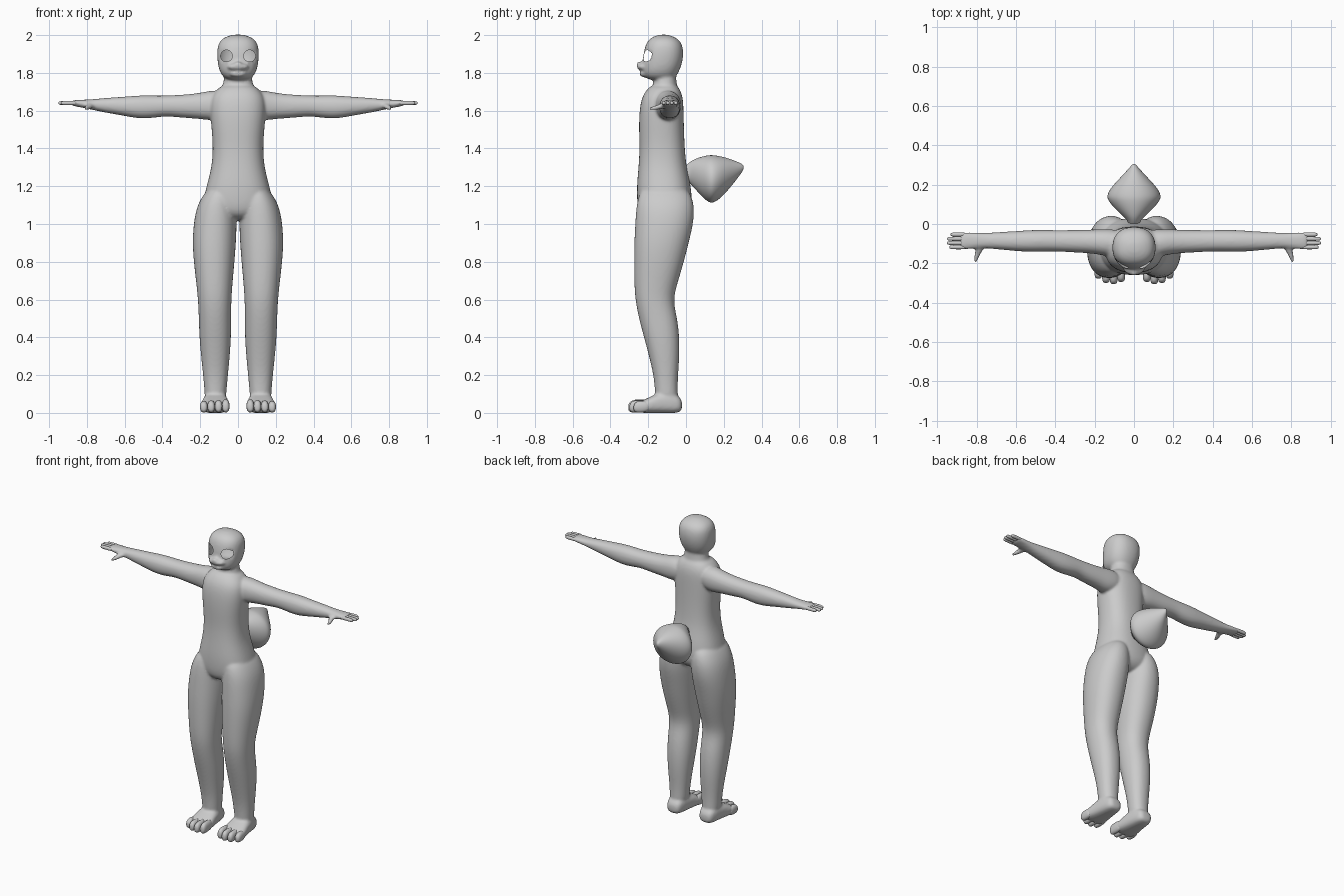
import bpy, bmesh, math


def loft(name, axis, rings, s=1, n=24, p=2.2, levels=2):
    """Rings are (t, u0, u1, v0, v1) along an axis; s = -1 mirrors in x."""
    bm = bmesh.new()
    loops = []
    for t, u0, u1, v0, v1 in rings:
        loop = []
        for i in range(n):
            c, d = math.cos(2 * math.pi * i / n), math.sin(2 * math.pi * i / n)
            c = math.copysign(abs(c) ** (2 / p), c)
            d = math.copysign(abs(d) ** (2 / p), d)
            u, v = (u0 + u1 + (u1 - u0) * c) / 2, (v0 + v1 + (v1 - v0) * d) / 2
            x, y, z = {'x': (t, u, v), 'y': (u, t, v), 'z': (u, v, t)}[axis]
            loop.append(bm.verts.new((s * x, y, z)))
        loops.append(loop)
    for a, b in zip(loops, loops[1:]):
        for i in range(n):
            j = (i + 1) % n
            bm.faces.new((a[i], a[j], b[j], b[i]))
    bm.faces.new(loops[0])
    bm.faces.new(loops[-1])
    bmesh.ops.recalc_face_normals(bm, faces=bm.faces)
    me = bpy.data.meshes.new(name)
    bm.to_mesh(me)
    bm.free()
    me.shade_smooth()
    ob = bpy.data.objects.new(name, me)
    bpy.context.collection.objects.link(ob)
    ob.modifiers.new("Subdivision", 'SUBSURF').levels = levels
    ob.modifiers[0].render_levels = levels
    return ob


def ball(name, loc, scale):
    bpy.ops.mesh.primitive_uv_sphere_add(segments=24, ring_count=16, location=loc)
    ob = bpy.context.object
    ob.name = name
    ob.scale = scale
    ob.data.shade_smooth()
    return ob


parts = []

# torso, hips to neck base
parts.append(loft("torso", 'z', [
    (1.02, -.07, .07, -.20, -.04), (1.05, -.13, .13, -.245, .01),
    (1.10, -.19, .19, -.26, .035), (1.20, -.168, .168, -.262, .028),
    (1.30, -.14, .14, -.252, .003), (1.40, -.133, .133, -.246, -.006),
    (1.50, -.14, .14, -.25, -.01), (1.60, -.15, .15, -.248, -.012),
    (1.67, -.145, .145, -.235, -.015), (1.71, -.115, .115, -.21, -.03),
    (1.74, -.08, .08, -.18, -.05)], p=2.4))
# neck
parts.append(loft("neck", 'z', [
    (1.66, -.12, .12, -.20, -.03), (1.71, -.095, .095, -.185, -.04),
    (1.75, -.073, .073, -.168, -.052), (1.85, -.07, .07, -.165, -.055)]))
# head with muzzle, lower lip and nose
parts.append(loft("head", 'z', [
    (1.762, -.045, .045, -.19, -.075), (1.775, -.078, .078, -.222, -.055),
    (1.81, -.099, .099, -.235, -.035), (1.85, -.108, .108, -.23, -.02),
    (1.90, -.112, .112, -.226, -.012), (1.95, -.108, .108, -.215, -.018),
    (1.98, -.087, .087, -.195, -.04), (1.996, -.052, .052, -.165, -.075),
    (2.003, -.02, .02, -.135, -.10)], p=2.3))
parts.append(ball("muzzle", (0, -.222, 1.832), (.058, .038, .022)))
parts.append(ball("lower_lip", (0, -.22, 1.795), (.045, .027, .018)))
parts.append(ball("nose", (0, -.245, 1.845), (.022, .018, .014)))

for s, side in ((1, "left"), (-1, "right")):
    # leg
    parts.append(loft(side + "_leg", 'z', [
        (1.20, .03, .15, -.23, .0), (1.14, .015, .195, -.255, .035),
        (1.08, .008, .222, -.265, .045), (1.0, .006, .236, -.27, .04),
        (.90, .010, .242, -.275, .015), (.80, .018, .235, -.276, -.01),
        (.70, .027, .223, -.275, -.04), (.60, .035, .212, -.27, -.07),
        (.50, .036, .208, -.25, -.045), (.40, .036, .205, -.223, -.034),
        (.30, .043, .196, -.196, -.034), (.20, .053, .185, -.172, -.042),
        (.12, .060, .178, -.165, -.044), (.05, .065, .175, -.16, -.04)], s))
    # foot
    parts.append(loft(side + "_foot", 'y', [
        (-.02, .09, .15, .02, .06), (-.035, .07, .17, .0, .09),
        (-.09, .06, .18, -.002, .115), (-.15, .052, .188, -.002, .105),
        (-.20, .045, .198, -.002, .08), (-.24, .045, .2, .0, .062),
        (-.255, .06, .19, .015, .05)], s, p=2.8))
    # arm and palm
    parts.append(loft(side + "_arm", 'x', [
        (.05, -.17, -.03, 1.57, 1.70), (.14, -.165, -.025, 1.545, 1.71),
        (.20, -.15, -.028, 1.557, 1.693), (.30, -.145, -.03, 1.562, 1.684),
        (.38, -.14, -.032, 1.572, 1.68), (.44, -.14, -.03, 1.562, 1.68),
        (.52, -.143, -.03, 1.556, 1.682), (.60, -.138, -.036, 1.572, 1.674),
        (.70, -.128, -.042, 1.589, 1.668), (.77, -.122, -.046, 1.604, 1.66),
        (.82, -.128, -.042, 1.615, 1.658), (.87, -.13, -.04, 1.624, 1.656),
        (.885, -.122, -.048, 1.63, 1.652)], s))
    # thumb
    parts.append(loft(side + "_thumb", 'y', [
        (-.09, .745, .81, 1.615, 1.65), (-.125, .76, .805, 1.61, 1.642),
        (-.16, .785, .813, 1.602, 1.628), (-.185, .794, .815, 1.6, 1.622),
        (-.197, .80, .812, 1.606, 1.617)], s, n=12))
    # fingers
    for i, tip in enumerate((.938, .95, .95, .932)):
        y = -.118 + .0215 * i
        r = .0108
        loft(f"{side}_finger_{i + 1}", 'x', [
            (.85, y - r, y + r, 1.629, 1.651), (.89, y - r, y + r, 1.629, 1.652),
            (tip - .012, y - r, y + r, 1.629, 1.652),
            (tip - .002, y - r * .7, y + r * .7, 1.633, 1.648),
            (tip, y - r * .3, y + r * .3, 1.637, 1.644)], s, n=12)
    # toes
    for i, (x, tip) in enumerate(((.065, -.295), (.103, -.306), (.142, -.3), (.181, -.278))):
        r, h = .0215, .074 - .003 * i
        loft(f"{side}_toe_{i + 1}", 'y', [
            (-.19, x - r * .8, x + r * .8, .01, h * .9),
            (-.23, x - r, x + r, 0, h), (tip + .03, x - r, x + r, 0, h),
            (tip + .01, x - r * .9, x + r * .9, .002, h * .88),
            (tip, x - r * .5, x + r * .5, .014, h * .62)], s, n=12)

# tail
loft("tail", 'y', [
    (-.02, -.025, .025, 1.24, 1.29), (.015, -.03, .03, 1.22, 1.325),
    (.04, -.056, .056, 1.195, 1.342), (.08, -.1, .1, 1.148, 1.357),
    (.12, -.134, .134, 1.112, 1.366), (.145, -.139, .139, 1.11, 1.366),
    (.18, -.122, .122, 1.133, 1.36), (.22, -.085, .085, 1.175, 1.35),
    (.26, -.047, .047, 1.225, 1.335), (.29, -.02, .02, 1.265, 1.322),
    (.306, -.006, .006, 1.29, 1.31)], p=2)

# fuse the body parts into one smooth skin
bpy.ops.object.select_all(action='DESELECT')
for ob in parts:
    ob.select_set(True)
bpy.context.view_layer.objects.active = parts[0]
bpy.ops.object.convert(target='MESH')
bpy.ops.object.join()
body = bpy.context.object
body.name = "body"
remesh = body.modifiers.new("Fuse", 'REMESH')
remesh.mode = 'VOXEL'
remesh.voxel_size = .008
relax = body.modifiers.new("Relax", 'SMOOTH')
relax.factor = .5
relax.iterations = 6
bpy.ops.object.convert(target='MESH')
body = bpy.context.object

# open eye holes in the hollow head
EX, EZ, ER = .061, 1.89, .031
bm = bmesh.new()
bm.from_mesh(body.data)


def eye_dist(co):
    return math.hypot(abs(co.x) - EX, co.z - EZ) / ER


bmesh.ops.delete(bm, geom=[v for v in bm.verts if v.co.y < -.14 and eye_dist(v.co) < 1],
                 context='VERTS')
for v in bm.verts:
    if v.is_boundary:
        d = eye_dist(v.co)
        sx = 1 if v.co.x > 0 else -1
        v.co.x = sx * (EX + (abs(v.co.x) - EX) / d)
        v.co.z = EZ + (v.co.z - EZ) / d
bm.to_mesh(body.data)
bm.free()
body.data.shade_smooth()
